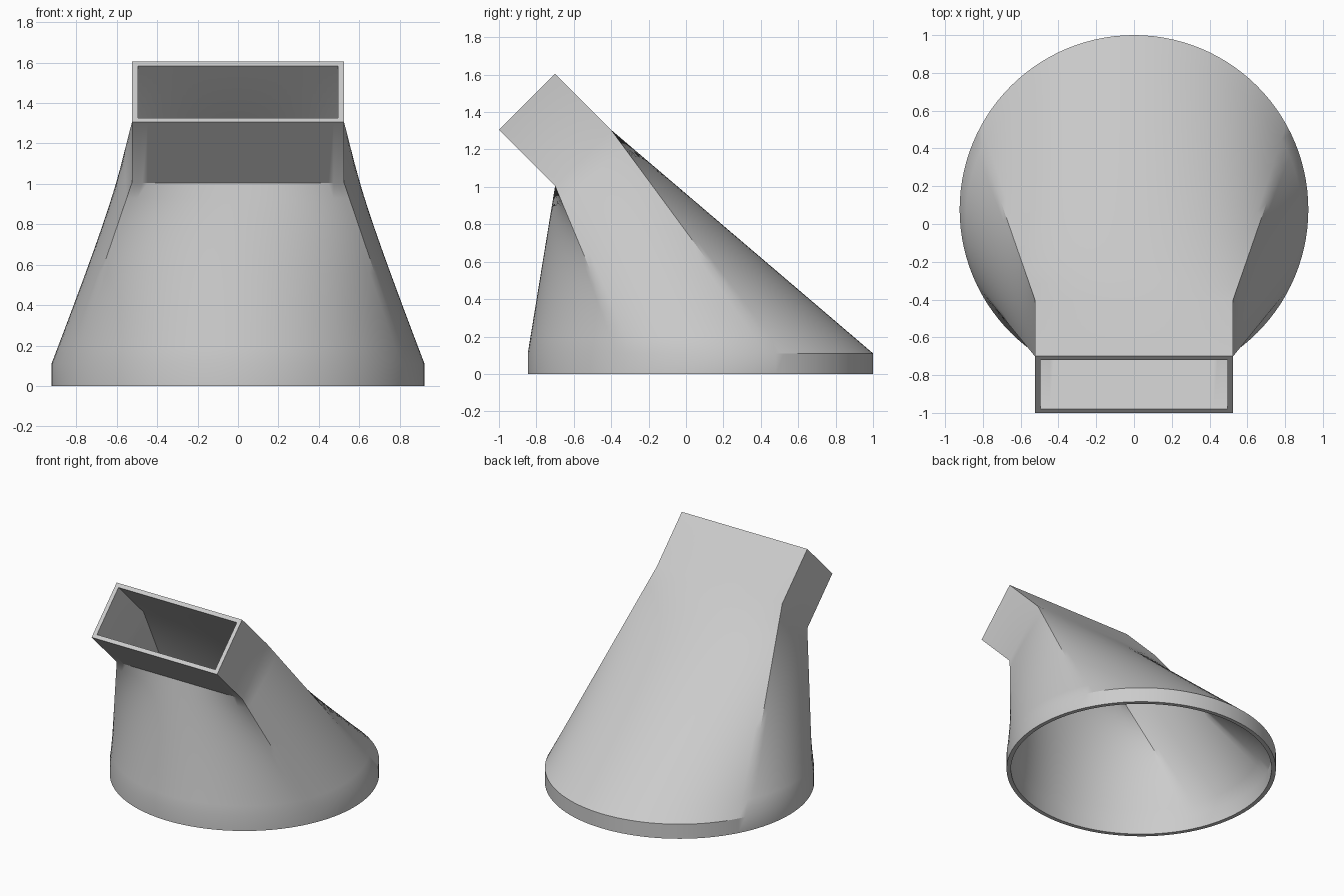
import bpy, bmesh
from math import cos, sin, pi, sqrt
from mathutils import Vector

cube = bpy.data.objects.get("Cube")
if cube:
    bpy.data.objects.remove(cube, do_unlink=True)

WALL = 0.03
RADIUS, CIRCLE_Y, COLLAR = 0.923, 0.077, 0.11
HALF_W, HALF_H = 0.525, 0.212
THROAT = Vector((0, -0.55, 1.155))
MOUTH = Vector((0, -0.85, 1.455))
UP = Vector((0, 1, 1)).normalized()
SIDE_STEPS, FACE_STEPS, LOFT_STEPS = 16, 40, 12

# Round and rectangular rings share one perimeter spacing, starting at a corner
SIDE_ANGLE = 2 * pi * HALF_H / (2 * (HALF_W + HALF_H))


def circle_ring(z, inset=0):
    spans = [(SIDE_ANGLE, SIDE_STEPS), (pi - SIDE_ANGLE, FACE_STEPS)] * 2
    angle, ring = -SIDE_ANGLE / 2, []
    for span, steps in spans:
        for i in range(steps):
            a = angle + span * i / steps
            ring.append(Vector((cos(a), sin(a), 0)) * (RADIUS - inset)
                        + Vector((0, CIRCLE_Y, z)))
        angle += span
    return ring


def rectangle_ring(centre, inset=0):
    x = Vector((HALF_W - inset, 0, 0))
    v = UP * (HALF_H - inset)
    corners = [x - v, x + v, v - x, -x - v]
    ring = []
    for k, steps in enumerate([SIDE_STEPS, FACE_STEPS] * 2):
        for i in range(steps):
            ring.append(centre + corners[k].lerp(corners[(k + 1) % 4], i / steps))
    return ring


def wall_rings(inset):
    # Collar, ruled transition, then straight rectangular spout
    low, high = circle_ring(COLLAR, inset), rectangle_ring(THROAT, inset)
    loft = [[a.lerp(b, i / LOFT_STEPS) for a, b in zip(low, high)]
            for i in range(LOFT_STEPS + 1)]
    return [circle_ring(0, inset)] + loft + [rectangle_ring(MOUTH, inset)]


# Outer wall up and inner wall down form one closed shell with two rims
rings = wall_rings(0) + wall_rings(WALL)[::-1]
bm = bmesh.new()
verts = [[bm.verts.new(p) for p in ring] for ring in rings]
for k, ring in enumerate(verts):
    following = verts[(k + 1) % len(verts)]
    for i in range(len(ring)):
        j = (i + 1) % len(ring)
        bm.faces.new((ring[i], ring[j], following[j], following[i]))
bmesh.ops.recalc_face_normals(bm, faces=bm.faces)
mesh = bpy.data.meshes.new("duct_adapter")
bm.to_mesh(mesh)
bm.free()

adapter = bpy.data.objects.new("duct_adapter", mesh)
bpy.context.collection.objects.link(adapter)

# Plain grey finish
grey = bpy.data.materials.new("light_grey")
grey.use_nodes = True
colour = (0.6, 0.6, 0.6, 1)
grey.diffuse_color = colour
grey.node_tree.nodes["Principled BSDF"].inputs["Base Color"].default_value = colour
mesh.materials.append(grey)

bpy.ops.object.select_all(action="DESELECT")
adapter.select_set(True)
bpy.context.view_layer.objects.active = adapter
bpy.ops.object.shade_smooth_by_angle()
